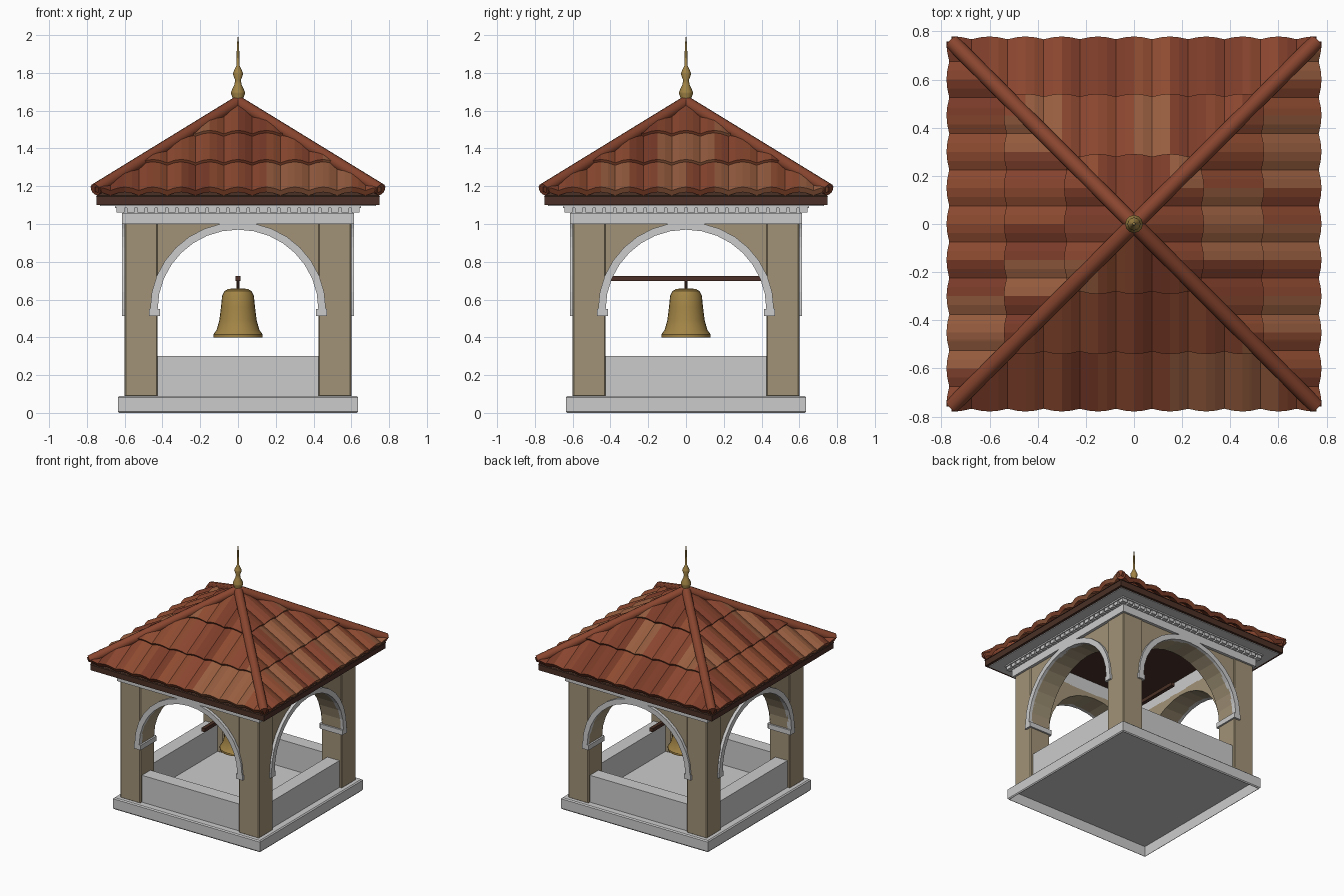
import bpy, bmesh, math, random
from mathutils import Matrix, Vector

if "Cube" in bpy.data.objects:
    bpy.data.objects.remove(bpy.data.objects["Cube"])

random.seed(7)


def material(name, r, g, b):
    m = bpy.data.materials.new(name)
    m.diffuse_color = (r, g, b, 1)
    m.use_nodes = True
    m.node_tree.nodes["Principled BSDF"].inputs["Base Color"].default_value = m.diffuse_color
    return m


STONE = material("sand_plaster", 0.36, 0.29, 0.185)
WOOD = material("dark_wood", 0.07, 0.03, 0.02)
BRASS = material("brass", 0.36, 0.23, 0.06)
RIDGE = material("ridge_clay", 0.25, 0.06, 0.028)
CLAY = [material("clay_%d" % i, *c) for i, c in enumerate(
    [(0.27, 0.07, 0.03), (0.20, 0.045, 0.022), (0.31, 0.11, 0.05), (0.25, 0.06, 0.028)])]


def make(name, verts, faces, mats=(), side=0, smooth=False):
    me = bpy.data.meshes.new(name)
    me.from_pydata([tuple(v) for v in verts], [], faces)
    me.transform(Matrix.Rotation(side * math.pi / 2, 4, 'Z'))
    bm = bmesh.new()
    bm.from_mesh(me)
    bmesh.ops.remove_doubles(bm, verts=bm.verts, dist=1e-5)
    bmesh.ops.recalc_face_normals(bm, faces=bm.faces)
    bm.to_mesh(me)
    bm.free()
    for m in mats:
        me.materials.append(m)
    ob = bpy.data.objects.new(name, me)
    bpy.context.collection.objects.link(ob)
    if smooth:
        bpy.ops.object.select_all(action='DESELECT')
        bpy.context.view_layer.objects.active = ob
        ob.select_set(True)
        bpy.ops.object.shade_smooth_by_angle(angle=math.radians(35))
    return ob


def box(name, x, y, z, mats=(), side=0, bevel=0):
    v = [(a, b, c) for a in x for b in y for c in z]
    f = [(0, 1, 3, 2), (4, 6, 7, 5), (0, 4, 5, 1), (2, 3, 7, 6), (0, 2, 6, 4), (1, 5, 7, 3)]
    ob = make(name, v, f, mats, side)
    if bevel:
        b = ob.modifiers.new("bevel", 'BEVEL')
        b.width = bevel
        b.segments = 1
    return ob


def slab(name, r, z0, z1, mats=(), bevel=0):
    return box(name, (-r, r), (-r, r), (z0, z1), mats, 0, bevel)


def square_rings(name, prof, mats=(), closed=True):
    """Sweep an (r, z) profile around a square plan."""
    v = [(sx * r, sy * r, z) for r, z in prof for sx, sy in ((-1, -1), (1, -1), (1, 1), (-1, 1))]
    n = len(prof)
    f = [(4 * k + i, 4 * k + (i + 1) % 4, 4 * ((k + 1) % n) + (i + 1) % 4, 4 * ((k + 1) % n) + i)
         for k in range(n if closed else n - 1) for i in range(4)]
    return make(name, v, f, mats)


def lathe(name, prof, n, mats):
    v = [(r * math.cos(2 * math.pi * i / n), r * math.sin(2 * math.pi * i / n), z)
         for r, z in prof for i in range(n)]
    f = [(k * n + i, k * n + (i + 1) % n, (k + 1) * n + (i + 1) % n, (k + 1) * n + i)
         for k in range(len(prof) - 1) for i in range(n)]
    return make(name, v, f, mats, 0, True)


def arch_band(name, inner, outer, y0, y1, mats, side):
    """Solid between matching inner and outer (x, z) lines."""
    v = [(p[0], y, p[1]) for pair in zip(inner, outer) for p in pair for y in (y0, y1)]
    f = []
    for k in range(len(inner) - 1):
        a, b = 4 * k, 4 * k + 4
        f += [(a, a + 2, b + 2, b), (a + 1, b + 1, b + 3, a + 3),
              (a, b, b + 1, a + 1), (a + 2, a + 3, b + 3, b + 2)]
    e = 4 * len(inner) - 4
    f += [(0, 1, 3, 2), (e, e + 2, e + 3, e + 1)]
    return make(name, v, f, mats, side)


# plinth open underneath, floor, hollow cornice and soffit
square_rings("plinth", [(0.627, 0.08), (0.627, 0), (0.63, 0), (0.636, 0.008), (0.636, 0.082),
                        (0.628, 0.09), (0.0, 0.09), (0.0, 0.08)])
square_rings("cornice", [(0.43, 1.0), (0.615, 1.0), (0.615, 1.058), (0.605, 1.058), (0.605, 1.085),
                         (0.65, 1.085), (0.65, 1.097), (0.43, 1.097)])
square_rings("soffit", [(0.43, 1.095), (0.73, 1.095), (0.73, 1.11), (0.43, 1.11)])

# arched walls, parapets, pillars and dentils, repeated on four sides
N = 16
angs = [math.pi - math.pi * i / N for i in range(N + 1)]
arc = [(0.425 * math.cos(a), 0.55 + 0.42 * math.sin(a)) for a in angs]
rim = [(0.465 * math.cos(a), min(1.002, 0.55 + 0.46 * math.sin(a))) for a in angs]
head = [(x, 1.005) for x, z in arc]
head[0], head[-1] = (-0.44, 1.005), (0.44, 1.005)
for s in range(4):
    box("pillar", (0.425, 0.6), (-0.6, -0.425), (0.085, 1.005), [STONE], s, 0.006)
    box("parapet", (-0.43, 0.43), (-0.58, -0.475), (0.085, 0.30), (), s)
    arch_band("arch_wall", arc, head, -0.592, -0.43, [STONE], s)
    arch_band("arch_trim", arc, rim, -0.615, -0.58, (), s)
    for m in (-1, 1):
        box("impost", sorted((m * 0.412, m * 0.47)), (-0.615, -0.42), (0.512, 0.55), (), s)
    for i in range(24):
        x = -0.621 + i * 0.054
        box("dentil", (x - 0.02, x + 0.02), (-0.643, -0.6), (1.06, 1.088), (), s)

# roof body with dark eaves
slab("eaves_board", 0.75, 1.1, 1.15, [WOOD])
q = 0.755
make("roof_body", [(-q, -q, 1.145), (q, -q, 1.145), (q, q, 1.145), (-q, q, 1.145), (0, 0, 1.615)],
     [(0, 3, 2, 1), (0, 1, 4), (1, 2, 4), (2, 3, 4), (3, 0, 4)], [WOOD])

# wavy tile courses, clipped along the hips
PITCH, SLOPE = 0.15, 0.615
nrm = Vector((0, -SLOPE, 1)).normalized()


def tile_point(u, d, d0, d1):
    lift = 0.018 * (d - d0) / (d1 - d0) + 0.022 * abs(math.cos(math.pi * u / PITCH))
    return Vector((u, -d, 1.628 - SLOPE * d)) + nrm * lift


for s in range(4):
    for d0, d1 in ((0.0, 0.27), (0.23, 0.52), (0.48, 0.758)):
        step = PITCH / 4
        n = int(d1 / step)
        us = sorted({round(i * step, 5) for i in range(-n, n + 1)} | {-d1, d1, -d0, d0})
        verts, faces, cols = [], [], []
        for u in us:
            verts += [tile_point(u, max(d0, abs(u)), d0, d1), tile_point(u, d1, d0, d1)]
            verts.append(verts[-1] - nrm * 0.032)
        shade = {}
        for i in range(len(us) - 1):
            a, b = 3 * i, 3 * i + 3
            if i == 0:
                faces.append((a + 1, b + 1, b))
            elif i == len(us) - 2:
                faces.append((a, a + 1, b + 1))
            else:
                faces.append((a, a + 1, b + 1, b))
            faces.append((a + 1, a + 2, b + 2, b + 1))
            t = math.floor((us[i] + us[i + 1]) / 2 / PITCH)
            cols += [shade.setdefault(t, random.randrange(4))] * 2
        me = bpy.data.meshes.new("tile_course")
        me.from_pydata([tuple(v) for v in verts], [], faces)
        me.transform(Matrix.Rotation(s * math.pi / 2, 4, 'Z'))
        for m in CLAY:
            me.materials.append(m)
        for p, c in zip(me.polygons, cols):
            p.material_index = c
        ob = bpy.data.objects.new("tile_course", me)
        bpy.context.collection.objects.link(ob)

# hip ridges
for s in range(4):
    a, b = Vector((0.755, 0.755, 1.182)), Vector((0, 0, 1.645))
    rot = (b - a).to_track_quat('Z', 'Y')
    n = 12
    v = [p + rot @ Vector((0.033 * math.cos(2 * math.pi * i / n), 0.033 * math.sin(2 * math.pi * i / n), 0))
         for p in (a, b) for i in range(n)]
    f = [(i, (i + 1) % n, n + (i + 1) % n, n + i) for i in range(n)]
    f += [tuple(range(n)), tuple(range(n, 2 * n))]
    make("hip_ridge", v, f, [RIDGE], s, True)

# finial
lathe("finial", [(0, 1.63), (0.028, 1.63), (0.028, 1.665), (0.037, 1.69), (0.037, 1.7), (0.02, 1.735),
                 (0.015, 1.76), (0.027, 1.795), (0.024, 1.805), (0.008, 1.84), (0.006, 1.95), (0, 2.0)],
      12, [BRASS])

# hollow bell with hanger and beam
lathe("bell", [(0, 0.658), (0.05, 0.657), (0.072, 0.645), (0.084, 0.62), (0.09, 0.56), (0.099, 0.49),
               (0.113, 0.44), (0.13, 0.416), (0.13, 0.4), (0.115, 0.4), (0.098, 0.44), (0.078, 0.56),
               (0.065, 0.625), (0, 0.635)], 24, [BRASS])
lathe("bell_hanger", [(0, 0.65), (0.009, 0.65), (0.009, 0.705), (0, 0.705)], 10, [WOOD])
box("bell_beam", (-0.014, 0.014), (-0.43, 0.43), (0.697, 0.725), [WOOD])
